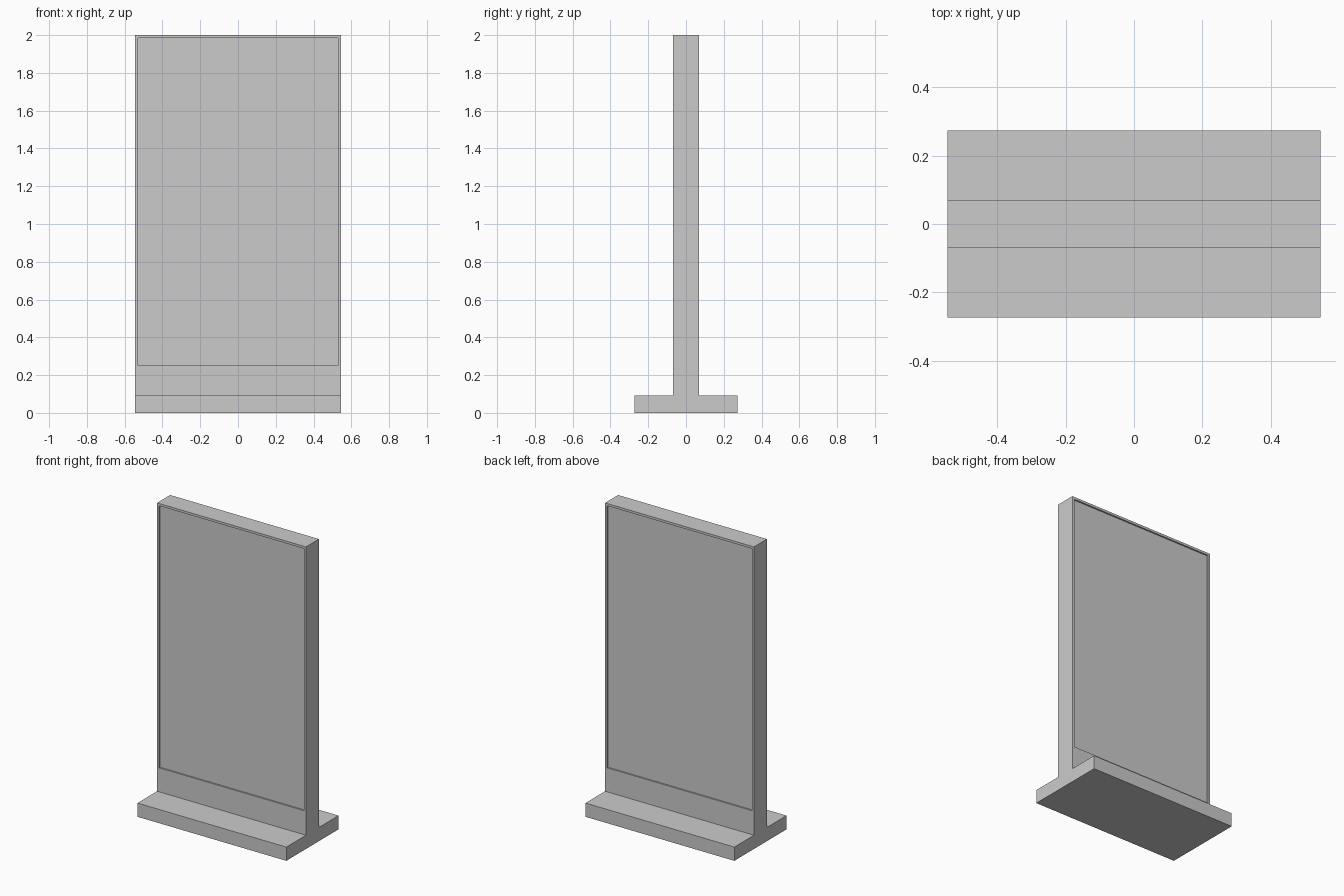
import bpy
import bmesh

if "Cube" in bpy.data.objects:
    bpy.data.objects.remove(bpy.data.objects["Cube"])

HALF_W = 0.545      # half width in x
FOOT_D = 0.273      # half depth of the foot
FOOT_H = 0.091      # foot height
SLAB_D = 0.068      # half depth of the upright slab
MARGIN = 0.022      # frame around the screen
SCREEN_Z = 0.25     # lower edge of the screen
RECESS = 0.01

# Inverted-T profile (y, z) shared by foot and upright
half = [(FOOT_D, 0), (FOOT_D, FOOT_H), (SLAB_D, FOOT_H), (SLAB_D, 2.0)]
profile = half + [(-y, z) for y, z in reversed(half)]

bm = bmesh.new()
side = bm.faces.new([bm.verts.new((-HALF_W, y, z)) for y, z in profile])
ext = bmesh.ops.extrude_face_region(bm, geom=[side])
bmesh.ops.translate(bm, vec=(2 * HALF_W, 0, 0),
                    verts=[v for v in ext["geom"] if isinstance(v, bmesh.types.BMVert)])
bmesh.ops.recalc_face_normals(bm, faces=bm.faces)

# Recessed screen on the front and back of the upright
screens = [f for f in bm.faces
           if abs(f.normal.y) > 0.9 and f.calc_center_median().z > 0.5]
for face in screens:
    sign = 1 if face.normal.y > 0 else -1
    # First inset forms the frame, second one the recess walls
    bmesh.ops.inset_individual(bm, faces=[face], thickness=MARGIN)
    for v in face.verts:
        if v.co.z < 1:
            v.co.z = SCREEN_Z
    ext = bmesh.ops.extrude_discrete_faces(bm, faces=[face])["faces"][0]
    for v in ext.verts:
        v.co.y -= sign * RECESS

bmesh.ops.recalc_face_normals(bm, faces=bm.faces)
mesh = bpy.data.meshes.new("display_stand")
bm.to_mesh(mesh)
bm.free()
obj = bpy.data.objects.new("display_stand", mesh)
bpy.context.collection.objects.link(obj)
